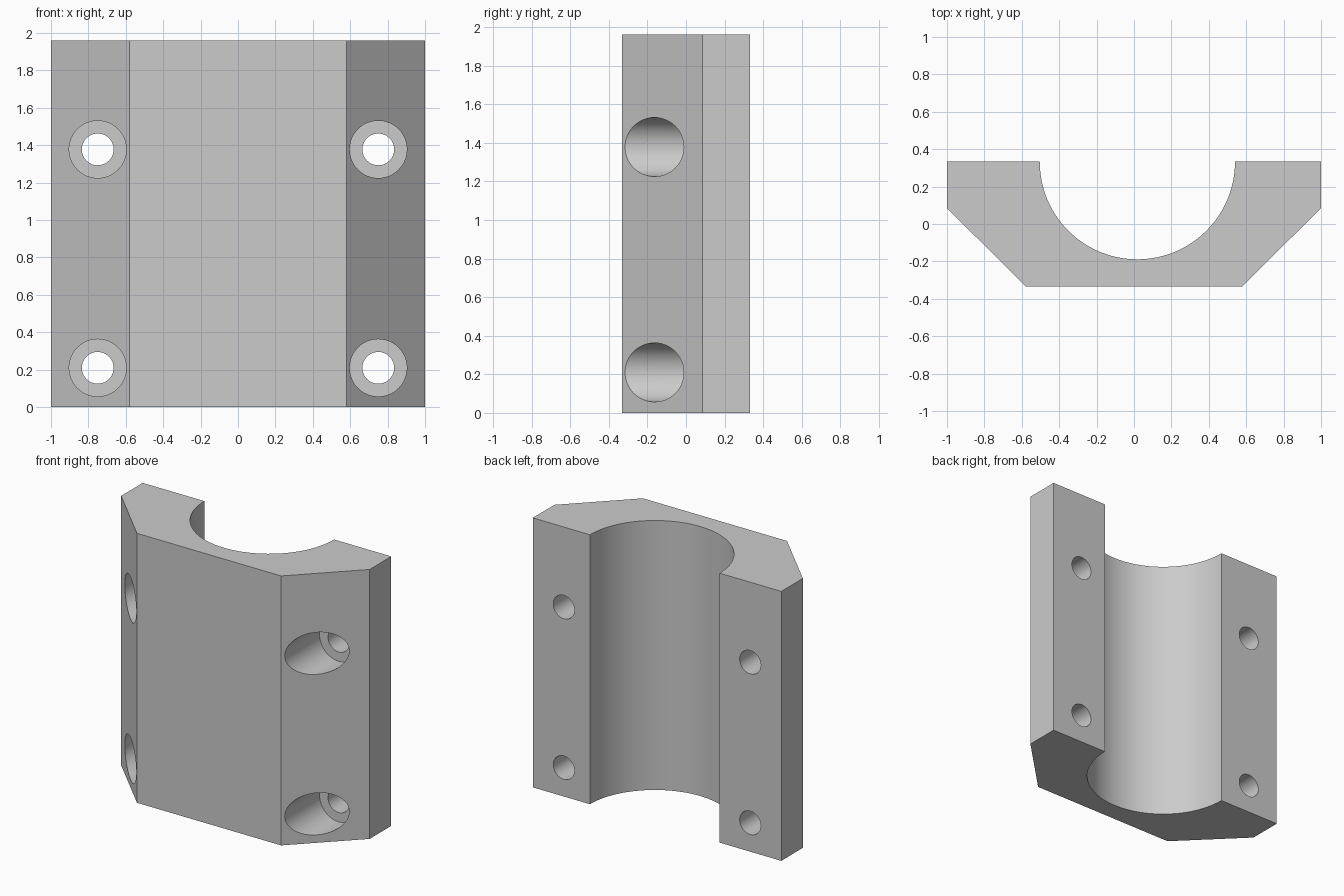
import bpy, bmesh, math
from mathutils import Vector, Matrix

cube = bpy.data.objects.get("Cube")
if cube:
    bpy.data.objects.remove(cube, do_unlink=True)

HEIGHT, BACK = 1.96, 0.333
BORE_X, BORE_R = 0.018, 0.522

grey = bpy.data.materials.new("light grey")
grey.use_nodes = True
colour = (0.6, 0.6, 0.6, 1)
grey.diffuse_color = colour
grey.node_tree.nodes["Principled BSDF"].inputs["Base Color"].default_value = colour


def make_object(name, bm):
    bmesh.ops.recalc_face_normals(bm, faces=bm.faces)
    mesh = bpy.data.meshes.new(name)
    bm.to_mesh(mesh)
    bm.free()
    mesh.materials.append(grey)
    obj = bpy.data.objects.new(name, mesh)
    bpy.context.collection.objects.link(obj)
    return obj


# Clamp body: chamfered outline with a half-round bore, extruded upward
outline = [(1, BACK), (1, 0.085), (0.58, -BACK),
           (-0.58, -BACK), (-1, 0.085), (-1, BACK)]
steps = 48
for i in range(steps + 1):
    a = math.pi * (1 + i / steps)
    outline.append((BORE_X + BORE_R * math.cos(a), BACK + BORE_R * math.sin(a)))
bm = bmesh.new()
base = bm.faces.new([bm.verts.new((x, y, 0)) for x, y in outline])
top = bmesh.ops.extrude_face_region(bm, geom=[base])["geom"]
bmesh.ops.translate(bm, vec=(0, 0, HEIGHT),
                    verts=[v for v in top if isinstance(v, bmesh.types.BMVert)])
body = make_object("clamp_half", bm)

# Stepped cutter for the four counterbored bolt holes
bm = bmesh.new()
bolt_profile = [(0, -0.6), (0.153, -0.6), (0.153, 0.085),
                (0.085, 0.085), (0.085, 0.6), (0, 0.6)]
for x in (-0.75, 0.75):
    for z in (0.21, 1.378):
        verts = [bm.verts.new((x + r, y, z)) for r, y in bolt_profile]
        edges = [bm.edges.new(pair) for pair in zip(verts, verts[1:])]
        bmesh.ops.spin(bm, geom=verts + edges, cent=(x, 0, z), axis=(0, 1, 0),
                       angle=math.tau, steps=48, use_duplicate=False)
bmesh.ops.remove_doubles(bm, verts=bm.verts, dist=0.0005)
cutter = make_object("bolt_hole_cutter", bm)
cutter.hide_render = True

# Cut the holes, then smooth the round walls
cut = body.modifiers.new("bolt holes", "BOOLEAN")
cut.operation = "DIFFERENCE"
cut.solver = "EXACT"
cut.object = cutter
bpy.ops.object.select_all(action="DESELECT")
body.select_set(True)
bpy.context.view_layer.objects.active = body
bpy.ops.object.modifier_apply(modifier=cut.name)
bpy.data.objects.remove(cutter, do_unlink=True)
bpy.ops.object.shade_smooth_by_angle(angle=math.radians(30))
